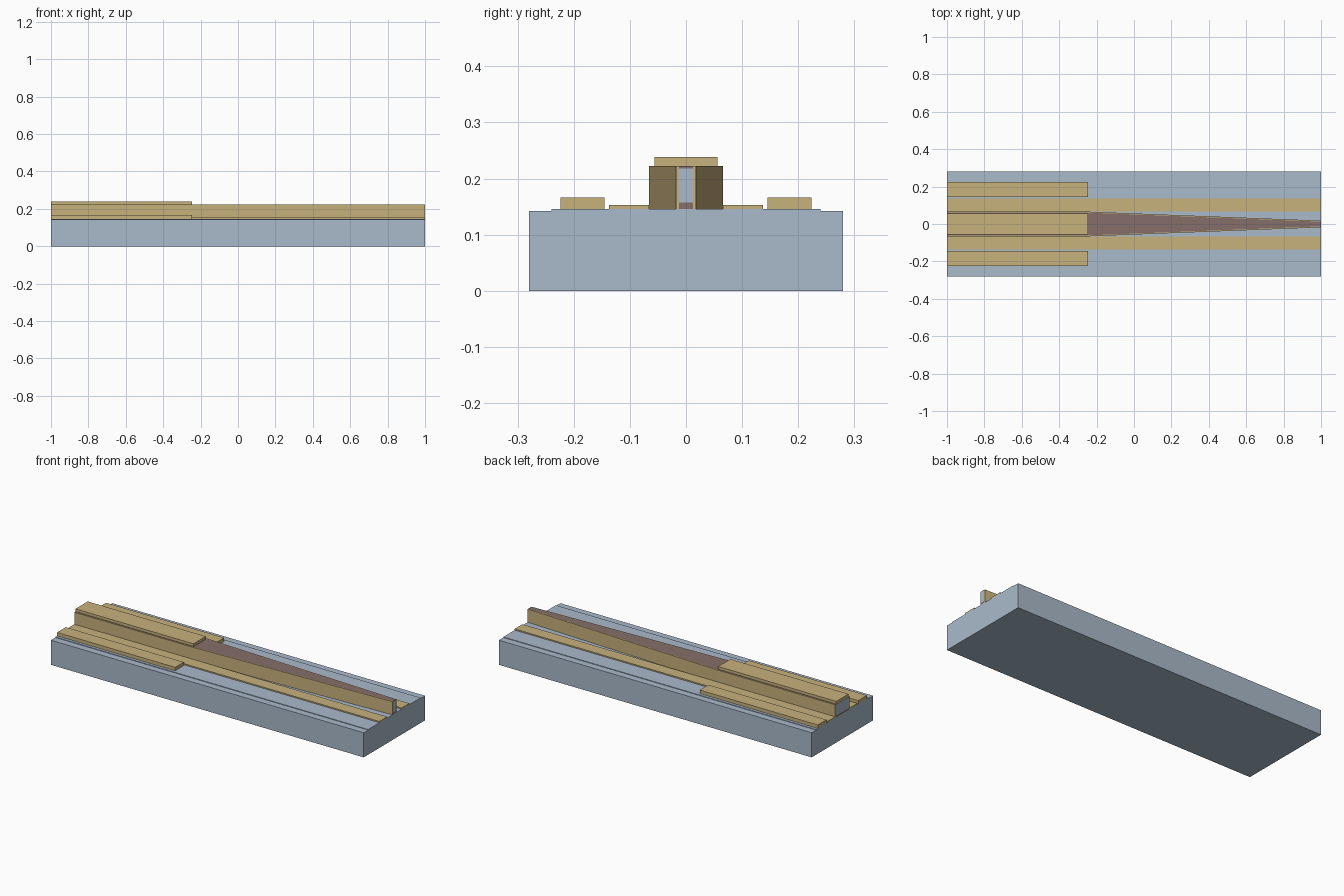
import bpy
import bmesh

if "Cube" in bpy.data.objects:
    bpy.data.objects.remove(bpy.data.objects["Cube"], do_unlink=True)


def material(name, color):
    m = bpy.data.materials.new(name)
    m.use_nodes = True
    m.diffuse_color = (*color, 1)
    m.node_tree.nodes["Principled BSDF"].inputs["Base Color"].default_value = (*color, 1)
    return m


blue = material("pale blue grey", (0.40, 0.49, 0.59))
gold = material("gold", (0.58, 0.445, 0.205))
brown = material("dull brown", (0.238, 0.156, 0.147))


def prism(name, outline, z0, z1, mat):
    """Extrude a flat outline from height z0 to z1."""
    bm = bmesh.new()
    base = bm.faces.new([bm.verts.new((x, y, z0)) for x, y in outline])
    top = bmesh.ops.extrude_face_region(bm, geom=[base])["geom"]
    verts = [v for v in top if isinstance(v, bmesh.types.BMVert)]
    bmesh.ops.translate(bm, verts=verts, vec=(0, 0, z1 - z0))
    bmesh.ops.recalc_face_normals(bm, faces=bm.faces)
    mesh = bpy.data.meshes.new(name)
    bm.to_mesh(mesh)
    bm.free()
    mesh.materials.append(mat)
    ob = bpy.data.objects.new(name, mesh)
    bpy.context.collection.objects.link(ob)
    return ob


def slab(name, x1, y0, y1, z0, z1, mat):
    return prism(name, [(-1, y0), (x1, y0), (x1, y1), (-1, y1)], z0, z1, mat)


# Shared levels and ridge plan
BREAK = -0.245          # where the pads end and the taper starts
WIDE, TIP, COAT = 0.066, 0.018, 0.0055
DECK, CREST = 0.146, 0.222

# Stepped base
slab("base", 1, -0.28, 0.28, 0, 0.1425, blue)
slab("deck", 1, -0.24, 0.24, 0.1425, DECK, blue)

# Tapered ridge core in stacked layers
w, t = WIDE - COAT, TIP - COAT
core = [(-1, -w), (BREAK, -w), (1, -t), (1, t), (BREAK, w), (-1, w)]
prism("core_bottom_layer", core, DECK, 0.157, brown)
prism("core_middle_layer", core, 0.157, 0.218, blue)
prism("core_top_layer", core, 0.218, CREST, brown)

# Mirrored side parts
for side, s in (("left", 1), ("right", -1)):
    wall = [(-1, s * WIDE), (BREAK, s * WIDE), (1, s * TIP),
            (1, s * t), (BREAK, s * w), (-1, s * w)]
    prism(side + "_ridge_wall", wall, DECK, CREST, gold)
    slab(side + "_long_strip", 1, s * WIDE, s * 0.137, DECK, 0.153, gold)
    slab(side + "_contact_pad", BREAK, s * 0.145, s * 0.224, DECK, 0.166, gold)

# Raised contact on the ridge
slab("top_contact", BREAK, -0.056, 0.056, CREST, 0.238, gold)
